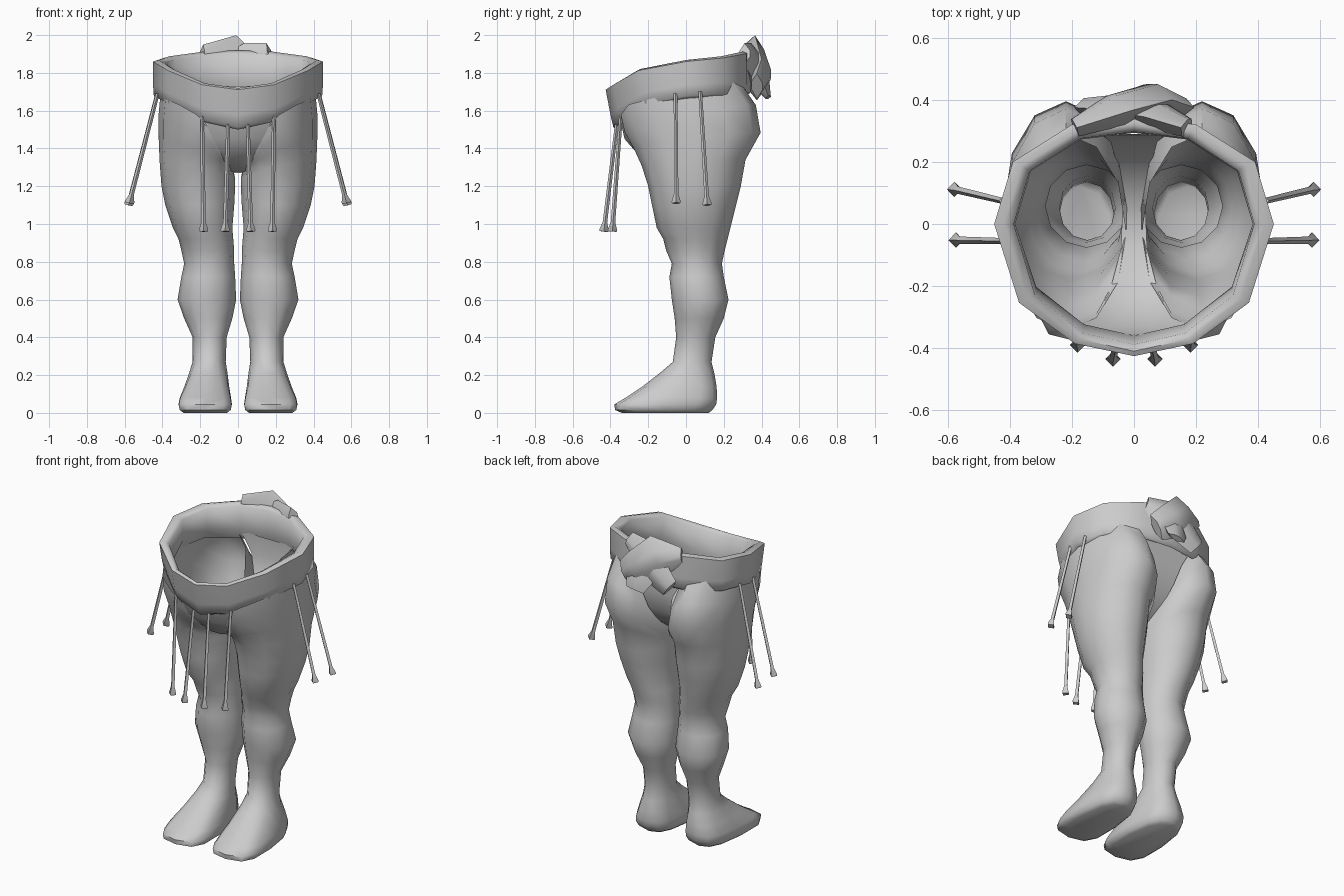
import bpy, bmesh, math
from mathutils import Vector

if "Cube" in bpy.data.objects:
    bpy.data.objects.remove(bpy.data.objects["Cube"])


def finish(name, bm, angle=50, mirror=False):
    bmesh.ops.recalc_face_normals(bm, faces=bm.faces)
    me = bpy.data.meshes.new(name)
    bm.to_mesh(me)
    bm.free()
    ob = bpy.data.objects.new(name, me)
    bpy.context.collection.objects.link(ob)
    if mirror:
        ob.modifiers.new("Mirror", 'MIRROR').use_mirror_merge = False
    bpy.ops.object.select_all(action='DESELECT')
    ob.select_set(True)
    bpy.context.view_layer.objects.active = ob
    bpy.ops.object.shade_smooth_by_angle(angle=math.radians(angle))
    return ob


def loft(bm, rings, closed=True, cap0=False, cap1=False, loop=False):
    rows = [[bm.verts.new(p) for p in r] for r in rings]
    n = len(rows[0])
    pairs = list(zip(rows, rows[1:])) + ([(rows[-1], rows[0])] if loop else [])
    for a, b in pairs:
        for i in range(n if closed else n - 1):
            j = (i + 1) % n
            bm.faces.new((a[i], a[j], b[j], b[i]))
    if cap0:
        bm.faces.new(rows[0])
    if cap1:
        bm.faces.new(rows[-1])


def spow(v, e):
    return math.copysign(abs(v) ** e, v)


def section(z, x0, x1, y0, y1, drop=0, tilt=0, power=2.0, heel=1.0):
    """Superellipse ring; drop lowers the crotch side, heel narrows the back."""
    pts = []
    for k in range(12):
        a = math.tau * k / 12
        c, s = spow(math.cos(a), 2 / power), spow(math.sin(a), 2 / power)
        w = heel + (1 - heel) * (1 - s) / 2
        y = (y0 + y1) / 2 + (y1 - y0) / 2 * s
        x = (x0 + x1) / 2 + (x1 - x0) / 2 * c * w
        fall = ((1 - math.cos(a)) / 2) ** (5 if s > .1 else 3)
        pts.append((x, y, z - drop * fall + tilt * y))
    return pts


# Legs: thigh, knee, calf and foot in one open-topped tube, mirrored
leg = [
    section(1.70, .025, .41, -.345, .29, .42, .20),
    section(1.58, .022, .42, -.325, .37, .32, .16),
    section(1.45, .018, .42, -.275, .395, .20, .10),
    section(1.33, .015, .415, -.235, .315, .09, .04),
    section(1.20, .015, .405, -.20, .29),
    section(1.10, .02, .385, -.18, .265),
    section(.98, .03, .345, -.155, .235),
    section(.92, .025, .315, -.12, .22),
    section(.86, .02, .30, -.105, .205),
    section(.79, .02, .285, -.075, .19),
    section(.72, .015, .30, -.088, .20),
    section(.60, .01, .32, -.075, .225),
    section(.50, .03, .285, -.06, .20),
    section(.40, .06, .24, -.052, .155),
    section(.27, .065, .24, -.07, .135),
    section(.21, .05, .265, -.14, .15, heel=.9),
    section(.14, .035, .295, -.23, .162, power=2.6, heel=.82),
    section(.08, .02, .325, -.32, .165, power=3, heel=.78),
    section(.045, .012, .335, -.38, .16, power=3, heel=.75),
    section(.015, .017, .33, -.375, .14, power=3, heel=.72),
    section(.0, .04, .305, -.34, .12, power=2.8, heel=.72),
]
bm = bmesh.new()
loft(bm, leg, cap1=True)
finish("legs", bm, 55, mirror=True)

# Loincloth strip: half width, y, z from front belt, under, up to back belt
strip = [(.20, -.335, 1.58), (.13, -.305, 1.45), (.075, -.205, 1.335), (.042, -.08, 1.28),
         (.037, .05, 1.27), (.055, .19, 1.38), (.075, .265, 1.49), (.11, .29, 1.61), (.18, .285, 1.73)]
bm = bmesh.new()
rows = []
for i, (w, y, z) in enumerate(strip):
    out = -.02 if i < 3 else 0
    rows.append([(-w, y, z), (-w * .5, y + out, z), (w * .5, y + out, z), (w, y, z)])
loft(bm, rows, closed=False)
finish("loincloth", bm, 60)

# Waistband: x, y, bottom z, top z round half the waist
half = [(0, -.427, 1.50, 1.72), (.19, -.387, 1.54, 1.745), (.37, -.255, 1.625, 1.82),
        (.45, 0, 1.665, 1.868), (.39, .20, 1.675, 1.888), (.20, .32, 1.68, 1.912), (0, .345, 1.68, 1.92)]
stations = half + [(-x, y, a, b) for x, y, a, b in half[-2:0:-1]]
profile = [(.86, .92), (.93, 1.0), (1.0, .96), (1.0, .35), (.99, .06), (.93, 0), (.85, .3)]
bm = bmesh.new()
rings = []
for x, y, zb, zt in stations:
    rings.append([(x * s, y * (s if y > 0 else .4 + .6 * s) + (.042 * (1 - t) if y < -.1 else 0),
                   zb + (zt - zb) * t) for s, t in profile])
loft(bm, rings, loop=True)
finish("waistband", bm, 62)


# Knot at the back: two crossing folded bands (x, y, z, half width, half thickness)
def band(name, path):
    bm = bmesh.new()
    pts = [Vector(p[:3]) for p in path]
    rings = []
    for i, (p, (_, _, _, w, t)) in enumerate(zip(pts, path)):
        d = (pts[min(i + 1, len(pts) - 1)] - pts[max(i - 1, 0)]).normalized()
        side = d.cross(Vector((0, 1, 0))).normalized()
        nrm = side.cross(d).normalized()
        rings.append([p + side * w * a + nrm * t * b
                      for a, b in ((1, 0), (.3, 1), (-.3, 1), (-1, 0), (-.3, -1), (.3, -1))])
    loft(bm, rings, cap0=True, cap1=True)
    finish(name, bm, 40)


band("knot_front_fold", [(.15, .375, 1.73, .08, .03), (.06, .40, 1.79, .105, .05),
                         (-.06, .365, 1.885, .125, .05), (-.19, .31, 1.90, .05, .03)])
band("knot_back_fold", [(.17, .31, 1.90, .06, .03), (.08, .345, 1.87, .10, .045),
                        (-.06, .37, 1.78, .10, .045), (-.15, .375, 1.71, .07, .03)])
band("knot_tail", [(.02, .36, 1.82, .09, .04), (.04, .405, 1.74, .09, .04), (.05, .435, 1.67, .06, .015)])


# Hanging cords with flared tassel ends
def cord(bm, top, end):
    a, b = Vector(top), Vector(end)
    d = (b - a).normalized()
    u = d.cross(Vector((0, 1, 0))).normalized()
    v = d.cross(u)
    length = (b - a).length
    rings = []
    for s, r in ((0, .010), (length - .05, .012), (length - .008, .025), (length, .022)):
        rings.append([a + d * s + (u * math.cos(k * math.tau / 4) + v * math.sin(k * math.tau / 4)) * r
                      for k in range(4)])
    loft(bm, rings, cap0=True, cap1=True)


bm = bmesh.new()
cord(bm, (.19, -.345, 1.57), (.182, -.39, .96))
cord(bm, (.052, -.365, 1.54), (.068, -.435, .96))
cord(bm, (.425, -.055, 1.69), (.575, -.052, 1.11))
cord(bm, (.425, .075, 1.70), (.58, .112, 1.10))
finish("cords", bm, 40, mirror=True)
